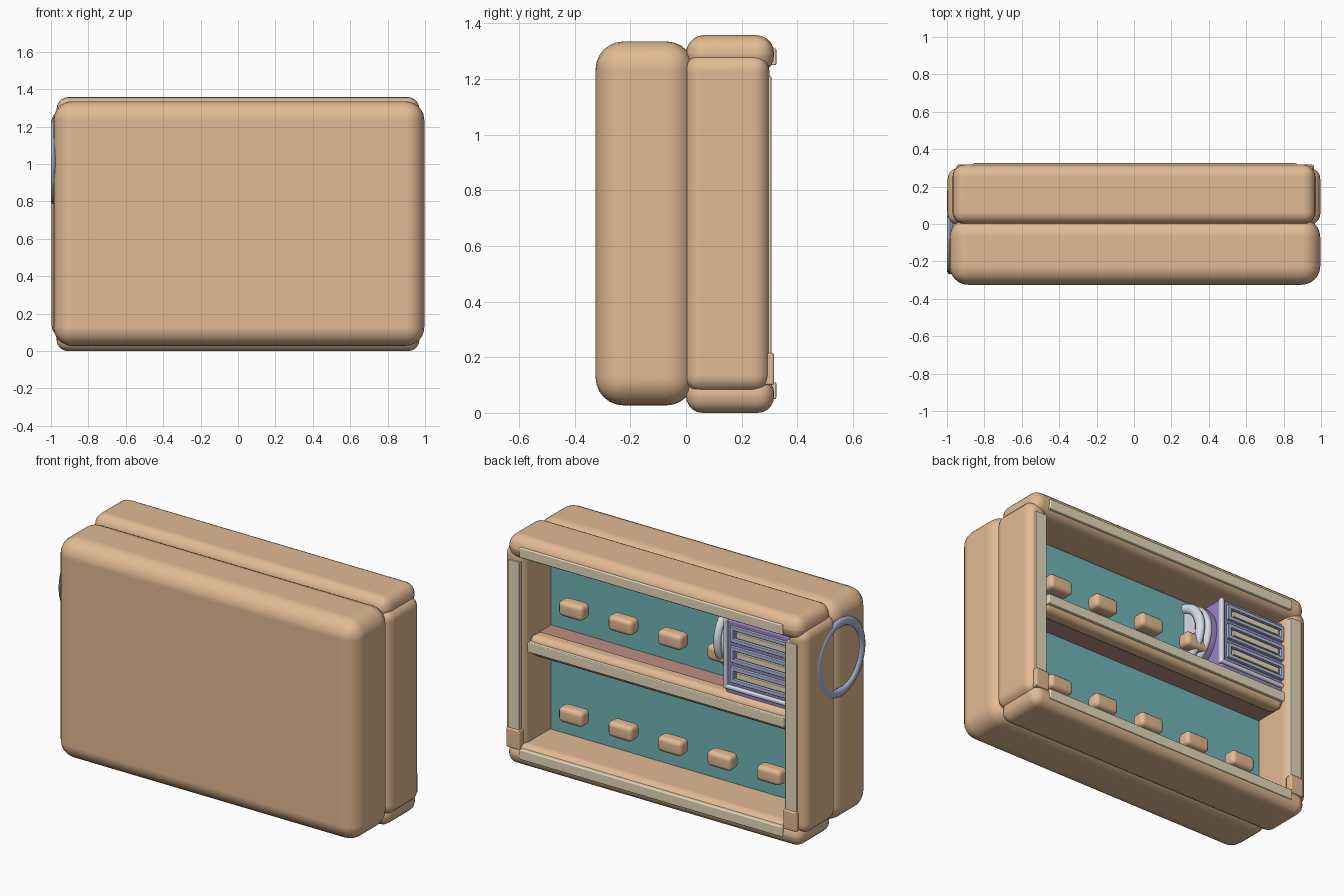
import bpy, bmesh, math
from mathutils import Matrix

if "Cube" in bpy.data.objects:
    bpy.data.objects.remove(bpy.data.objects["Cube"])


def srgb(r, g, b):
    f = lambda c: ((c / 255 + 0.055) / 1.055) ** 2.4 if c > 10 else c / 3294
    return (f(r), f(g), f(b), 1)


def material(name, *rgb):
    m = bpy.data.materials.new(name)
    m.diffuse_color = srgb(*rgb)
    m.use_nodes = True
    m.node_tree.nodes["Principled BSDF"].inputs["Base Color"].default_value = m.diffuse_color
    return m


TAN = material("tan", 226, 186, 147)
BEIGE = material("beige_grey", 236, 222, 193)
TEAL = material("teal", 113, 181, 185)
MAUVE = material("mauve", 188, 142, 130)
PURPLE = material("purple", 154, 132, 196)
SILVER = material("silver", 224, 230, 241)
STEEL = material("steel_blue", 172, 188, 216)


def finish(bm, name, mat):
    me = bpy.data.meshes.new(name)
    bmesh.ops.recalc_face_normals(bm, faces=bm.faces)
    bm.to_mesh(me)
    bm.free()
    me.materials.append(mat)
    ob = bpy.data.objects.new(name, me)
    bpy.context.collection.objects.link(ob)
    bpy.ops.object.select_all(action='DESELECT')
    ob.select_set(True)
    bpy.context.view_layer.objects.active = ob
    bpy.ops.object.shade_smooth_by_angle(angle=math.radians(46))
    return ob


def box(name, x, y, z, mat, r=0.0, seg=4):
    """Rounded box from (min, max) ranges, flat sides kept evenly shaded."""
    bm = bmesh.new()
    bmesh.ops.create_cube(bm, size=1)
    for v in bm.verts:
        for i, (a, b) in enumerate((x, y, z)):
            v.co[i] = a if v.co[i] < 0 else b
    if r:
        bmesh.ops.bevel(bm, geom=bm.edges[:], offset=r, segments=seg,
                        profile=0.5, affect='EDGES', clamp_overlap=True)
    ob = finish(bm, name, mat)
    if r:
        wn = ob.modifiers.new("even_shading", 'WEIGHTED_NORMAL')
        wn.keep_sharp = True
        wn.weight = 100
    return ob


def drum(name, x0, x1, r, y, z, mat, bevel=0.0):
    """Cylinder lying along x."""
    bm = bmesh.new()
    m = Matrix.Translation(((x0 + x1) / 2, y, z)) @ Matrix.Rotation(math.pi / 2, 4, 'Y')
    bmesh.ops.create_cone(bm, cap_ends=True, segments=40, radius1=r, radius2=r,
                          depth=x1 - x0, matrix=m)
    if bevel:
        rims = [e for e in bm.edges if abs(e.verts[0].co.x - e.verts[1].co.x) < 1e-5]
        bmesh.ops.bevel(bm, geom=rims, offset=bevel, segments=3, profile=0.5, affect='EDGES')
    return finish(bm, name, mat)


def ring(name, x, y, z, r, rx, rr, mat, n=48, k=10):
    """Torus whose axis is x, tube half-width rx and radial half-size rr."""
    bm = bmesh.new()
    rows = []
    for i in range(n):
        a = 2 * math.pi * i / n
        row = []
        for j in range(k):
            b = 2 * math.pi * j / k
            q = r + rr * math.cos(b)
            row.append(bm.verts.new((x + rx * math.sin(b), y + q * math.cos(a), z + q * math.sin(a))))
        rows.append(row)
    for i in range(n):
        for j in range(k):
            p, q = rows[i], rows[(i + 1) % n]
            bm.faces.new((p[j], p[(j + 1) % k], q[(j + 1) % k], q[j]))
    return finish(bm, name, mat)


# Padded front slab and teal lining of the open back
box("front_slab", (-0.986, 0.996), (-0.325, 0.03), (0.027, 1.335), TAN, 0.1, 6)
box("back_lining", (-0.88, 0.9), (0.0, 0.04), (0.1, 1.25), TEAL)

# Frame around the open back
box("top_bar", (-0.97, 0.97), (0.0, 0.317), (1.22, 1.358), TAN, 0.065, 5)
box("bottom_bar", (-0.97, 0.97), (0.0, 0.317), (0.0, 0.13), TAN, 0.06, 5)
# mid is the centre of the trim on each side
for s, side, mid in ((-1, "left", 0.903), (1, "right", 0.918)):
    xr = lambda a, b: tuple(sorted((s * a, s * b)))
    box(side + "_bar", xr(0.858, 0.996), (-0.005, 0.3), (0.075, 1.288), TAN, 0.06, 5)
    box(side + "_trim", xr(mid - 0.038, mid + 0.038), (0.275, 0.307), (0.12, 1.21), BEIGE, 0.004, 2)
    box(side + "_corner_tab", xr(mid - 0.045, mid + 0.045), (0.27, 0.317), (0.1, 0.215), TAN, 0.008, 2)
for name, z in (("top_trim", 1.25), ("bottom_trim", 0.05)):
    box(name, (-0.86, 0.87), (0.295, 0.325), (z, z + 0.06), BEIGE, 0.006, 2)

# Middle shelf with padded front edge
box("shelf", (-0.87, 0.87), (0.01, 0.22), (0.67, 0.745), MAUVE)
box("shelf_edge", (-0.855, 0.855), (0.16, 0.265), (0.645, 0.77), TAN, 0.04, 4)
box("shelf_trim", (-0.84, 0.845), (0.245, 0.285), (0.68, 0.738), BEIGE, 0.005, 2)

# Two rows of soft pegs
for z in (0.295, 0.925):
    for i in range(5):
        x = 0.65 - 0.325 * i
        box("peg", (x - 0.08, x + 0.08), (0.08, 0.165), (z - 0.045, z + 0.045), TAN, 0.025, 3)

# Carry ring on the left side
ring("side_ring", -0.983, -0.038, 1.015, 0.206, 0.018, 0.026, STEEL)

# Vented unit on the upper shelf
box("unit_body", (-0.88, -0.425), (0.02, 0.235), (0.745, 1.2), PURPLE, 0.012, 2)
box("unit_side_rim", (-0.44, -0.416), (0.22, 0.25), (0.79, 1.2), SILVER, 0.008, 2)
box("unit_bottom_rim", (-0.87, -0.42), (0.22, 0.25), (0.79, 0.815), SILVER, 0.008, 2)
for z in (0.885, 1.005, 1.125):
    for dz in (-0.036, 0.036):
        box("vent_frame_bar", (-0.865, -0.465), (0.225, 0.253), (z + dz - 0.011, z + dz + 0.011), STEEL, 0.004, 2)
    for x in (-0.865, -0.487):
        box("vent_frame_end", (x, x + 0.022), (0.225, 0.253), (z - 0.044, z + 0.044), STEEL, 0.004, 2)
    box("vent_slat", (-0.825, -0.505), (0.225, 0.25), (z - 0.017, z + 0.017), BEIGE, 0.003, 2)

# Round nozzle on the unit's inner side
drum("nozzle_base", -0.46, -0.385, 0.2, 0.0, 1.015, PURPLE, 0.01)
ring("nozzle_rim", -0.38, 0.0, 1.015, 0.18, 0.022, 0.022, SILVER)
drum("nozzle_neck", -0.39, -0.335, 0.165, 0.0, 1.015, PURPLE)
ring("nozzle_lip", -0.33, 0.0, 1.015, 0.17, 0.025, 0.03, SILVER)
drum("nozzle_cap", -0.34, -0.325, 0.165, 0.0, 1.015, SILVER)
